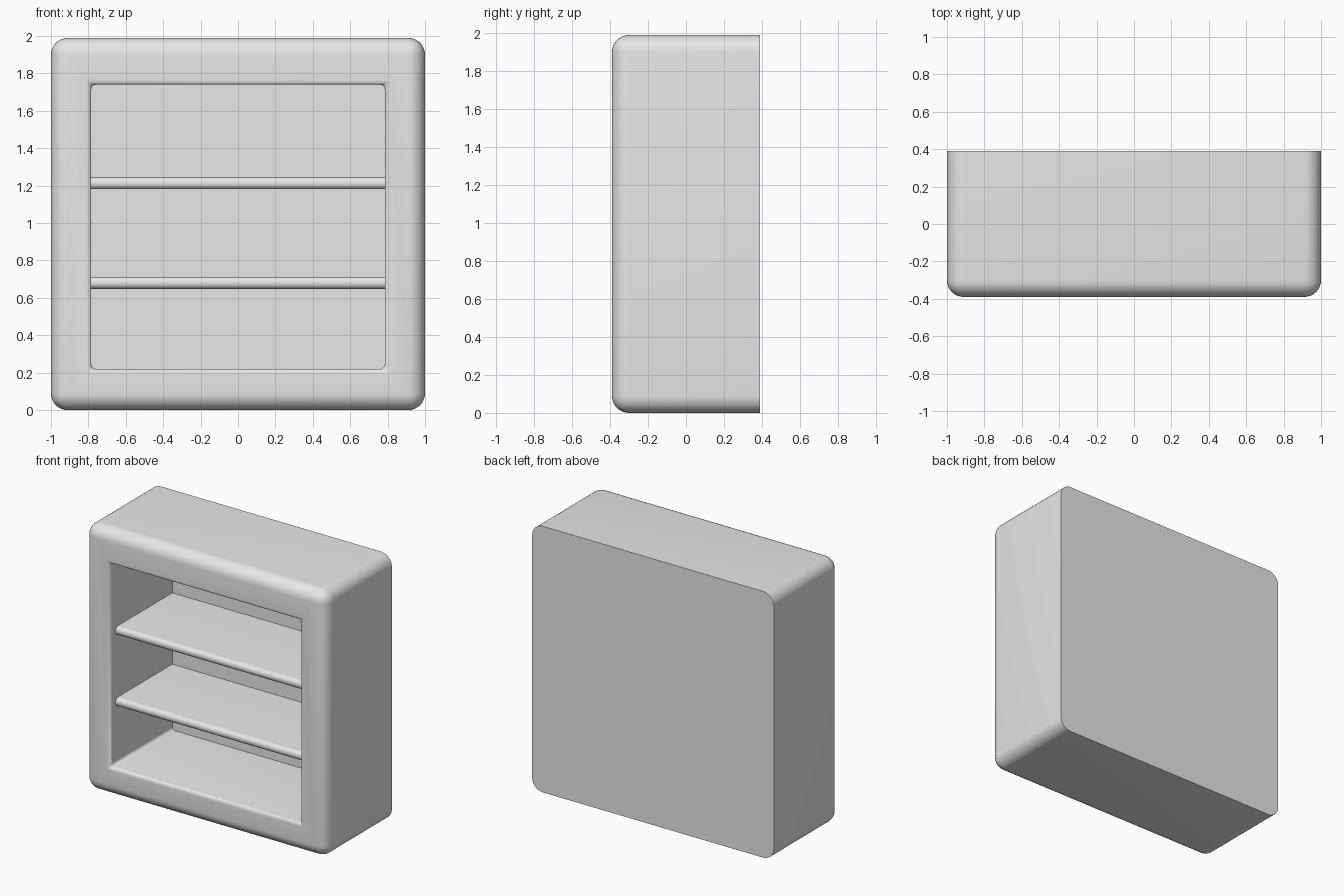
import bpy, bmesh, math

default = bpy.data.objects.get("Cube")
if default:
    bpy.data.objects.remove(default)

W, D, H = 1.0, 0.39, 1.99           # half width, half depth, height
OPEN_X, OPEN_LOW, OPEN_TOP = 0.785, 0.22, 1.74
BACK_IN = 0.345                     # inner face of the back panel

grey = bpy.data.materials.new("plain_grey")
grey.use_nodes = True
grey.diffuse_color = (0.8, 0.8, 0.8, 1)
grey.node_tree.nodes["Principled BSDF"].inputs["Base Color"].default_value = (0.8, 0.8, 0.8, 1)


def box(bm, x0, x1, y0, y1, z0, z1):
    cube = bmesh.ops.create_cube(bm, size=1)
    for v in cube["verts"]:
        v.co = (x1 if v.co.x > 0 else x0, y1 if v.co.y > 0 else y0, z1 if v.co.z > 0 else z0)


def round_edges(bm, edges, radius, segments):
    bmesh.ops.bevel(bm, geom=edges, offset=radius, segments=segments,
                    profile=0.5, affect='EDGES', clamp_overlap=True)


def on_plane(edge, y):
    return all(abs(v.co.y - y) < 1e-4 for v in edge.verts)


def finish(bm, name):
    bmesh.ops.recalc_face_normals(bm, faces=bm.faces)
    mesh = bpy.data.meshes.new(name)
    bm.to_mesh(mesh)
    bm.free()
    mesh.materials.append(grey)
    obj = bpy.data.objects.new(name, mesh)
    bpy.context.collection.objects.link(obj)
    bpy.ops.object.select_all(action='DESELECT')
    obj.select_set(True)
    bpy.context.view_layer.objects.active = obj
    bpy.ops.object.shade_smooth_by_angle(angle=math.radians(30))


# Cabinet body: every outer edge rounded except around the flat back
bm = bmesh.new()
box(bm, -W, W, -D, D, 0, H)
round_edges(bm, [e for e in bm.edges if not on_plane(e, D)], 0.09, 8)

# Opening: inset the front face, fit it to size and push it inward
front = min(bm.faces, key=lambda f: f.calc_center_median().y)
bmesh.ops.inset_individual(bm, faces=[front], thickness=0.1)
for v in front.verts:
    v.co.x = math.copysign(OPEN_X, v.co.x)
    v.co.z = OPEN_TOP if v.co.z > H / 2 else OPEN_LOW
rim = list(front.edges)
pushed = bmesh.ops.extrude_discrete_faces(bm, faces=[front])
inner = pushed["faces"][0]
for v in inner.verts:
    v.co.y = BACK_IN

# Soft rim and softened inner corners
corners = {e for v in inner.verts for e in v.link_edges if not on_plane(e, BACK_IN)}
rim = {e for c in corners for v in c.verts if abs(v.co.y + D) < 1e-4
       for e in v.link_edges
       if e not in corners and all(abs(abs(w.co.x) - OPEN_X) < 1e-4 for w in e.verts)}
round_edges(bm, list(corners | rim), 0.025, 5)
finish(bm, "cabinet_body")

# Shelves with bullnose fronts
for name, z in (("lower_shelf", 0.68), ("upper_shelf", 1.213)):
    bm = bmesh.new()
    box(bm, -OPEN_X - 0.005, OPEN_X + 0.005, -0.325, BACK_IN + 0.005, z - 0.032, z + 0.032)
    round_edges(bm, [e for e in bm.edges if on_plane(e, -0.325)
                     and abs(e.verts[0].co.z - e.verts[1].co.z) < 1e-4], 0.03, 6)
    finish(bm, name)
